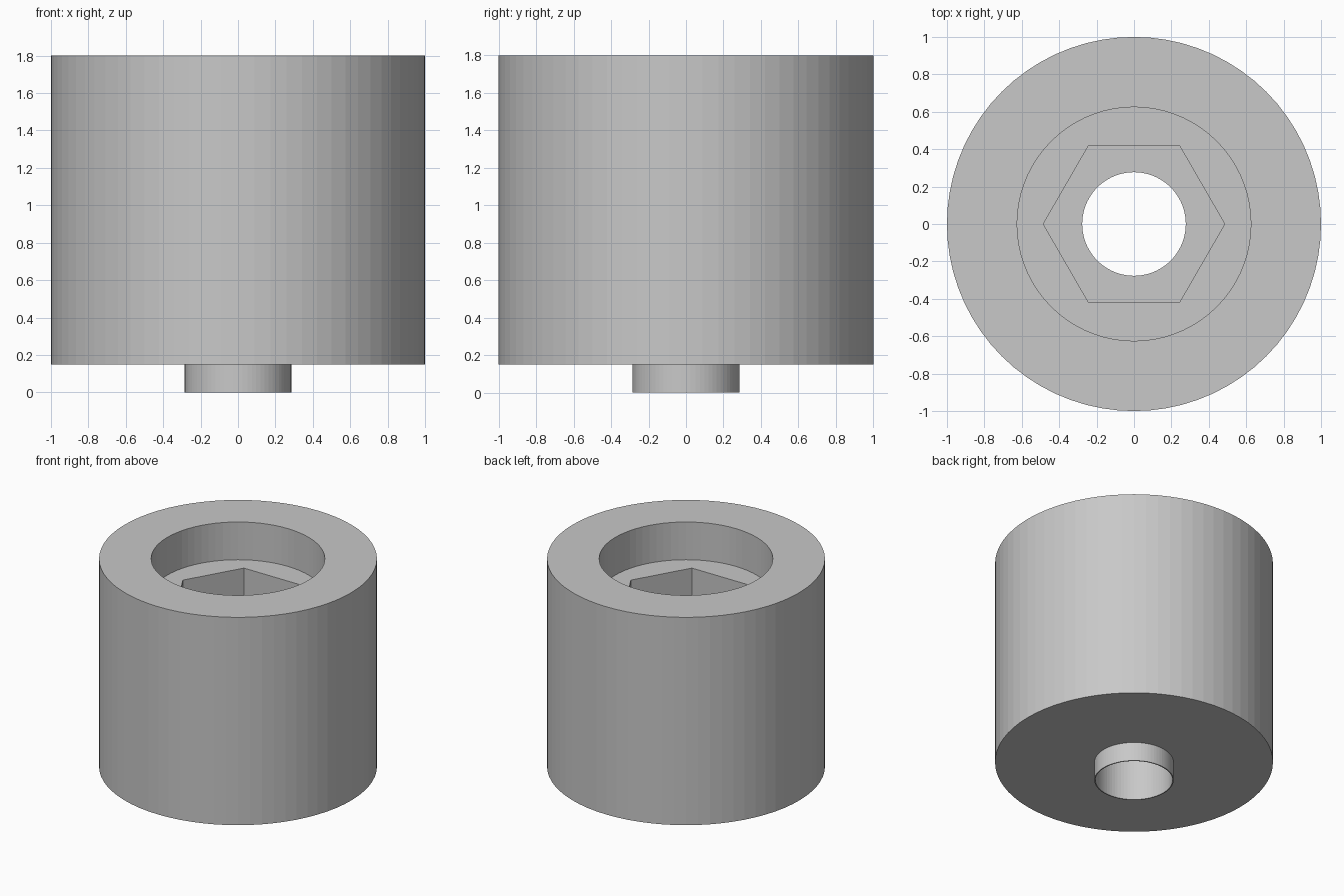
import bpy, bmesh
from math import cos, pi, sin

if "Cube" in bpy.data.objects:
    bpy.data.objects.remove(bpy.data.objects["Cube"], do_unlink=True)

SEGMENTS = 72  # a multiple of six, so the hexagon corners fall on the rings

grey = bpy.data.materials.new("plain grey")
grey.use_nodes = True
grey.diffuse_color = (0.58, 0.58, 0.58, 1)
grey.node_tree.nodes["Principled BSDF"].inputs["Base Color"].default_value = grey.diffuse_color


def ring(bm, radius, z, hexagonal=False):
    """One closed ring of vertices, round or six-sided (corner on +x)."""
    verts = []
    for i in range(SEGMENTS):
        a = 2 * pi * i / SEGMENTS
        r = radius
        if hexagonal:
            r *= cos(pi / 6) / cos(a % (pi / 3) - pi / 6)
        verts.append(bm.verts.new((r * cos(a), r * sin(a), z)))
    return verts


# Section through the wall: up the outside, then down the stepped bore
section = [
    (0.285, 0.0, False),   # spigot rim
    (0.285, 0.15, False),
    (1.0, 0.15, False),    # body
    (1.0, 1.8, False),
    (0.625, 1.8, False),   # round counterbore
    (0.625, 1.5, False),
    (0.485, 1.5, True),    # hexagonal socket
    (0.485, 1.1, True),
    (0.277, 1.1, False),   # through hole
    (0.277, 0.0, False),
]

bm = bmesh.new()
rings = [ring(bm, *step) for step in section]
for k, lower in enumerate(rings):
    upper = rings[(k + 1) % len(rings)]
    for i in range(SEGMENTS):
        j = (i + 1) % SEGMENTS
        bm.faces.new((lower[i], lower[j], upper[j], upper[i]))
bmesh.ops.recalc_face_normals(bm, faces=bm.faces)

mesh = bpy.data.meshes.new("socketed_bushing")
bm.to_mesh(mesh)
bm.free()
mesh.materials.append(grey)
bushing = bpy.data.objects.new("socketed_bushing", mesh)
bpy.context.collection.objects.link(bushing)
